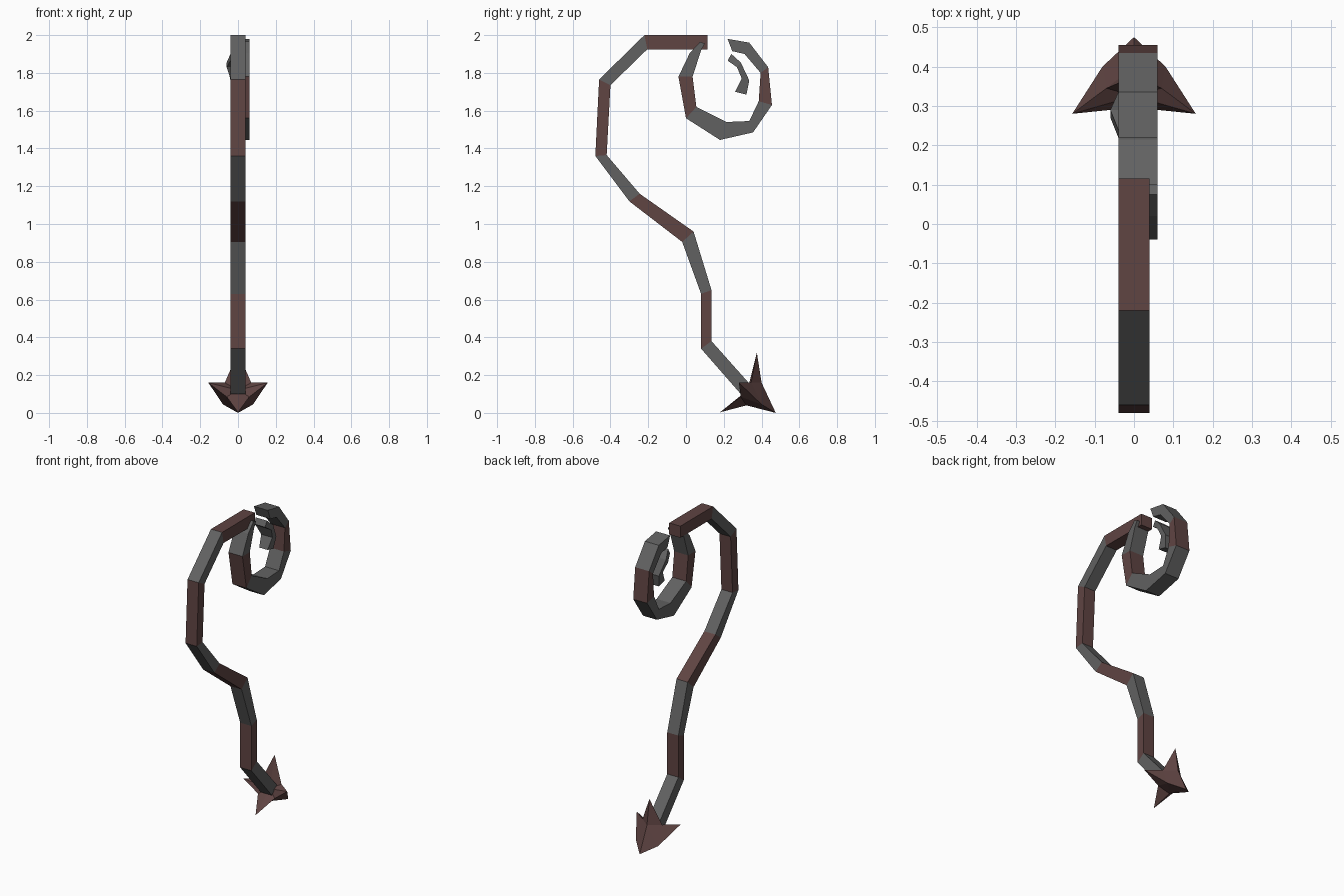
import bpy, bmesh

if "Cube" in bpy.data.objects:
    bpy.data.objects.remove(bpy.data.objects["Cube"])


def make_mat(name, rgb):
    m = bpy.data.materials.new(name)
    m.diffuse_color = (*rgb, 1)
    m.use_nodes = True
    m.node_tree.nodes["Principled BSDF"].inputs["Base Color"].default_value = m.diffuse_color
    return m


GREY = make_mat("dark_grey", (0.12, 0.12, 0.12))
RED = make_mat("dull_red", (0.115, 0.058, 0.055))


def finish(bm, name):
    bmesh.ops.recalc_face_normals(bm, faces=bm.faces)
    me = bpy.data.meshes.new(name)
    bm.to_mesh(me)
    bm.free()
    me.materials.append(GREY)
    me.materials.append(RED)
    ob = bpy.data.objects.new(name, me)
    bpy.context.collection.objects.link(ob)
    return ob


def strip(name, rungs, widths, bands):
    """Loft four-sided sections; each rung is (y, z, y, z) of both edges."""
    bm = bmesh.new()
    rings = []
    for (ya, za, yb, zb), (x0, x1) in zip(rungs, widths):
        rings.append([bm.verts.new(p) for p in
                      ((x0, ya, za), (x1, ya, za), (x1, yb, zb), (x0, yb, zb))])
    for a, b, band in zip(rings, rings[1:], bands):
        for i in range(4):
            j = (i + 1) % 4
            bm.faces.new((a[i], a[j], b[j], b[i])).material_index = int(band)
    bm.faces.new(rings[0]).material_index = int(bands[0])
    bm.faces.new(rings[-1]).material_index = int(bands[-1])
    return finish(bm, name)


# Long S-shaped tail with alternating bands
tail = [(0.29, 0.10, 0.34, 0.15), (0.08, 0.34, 0.135, 0.38),
        (0.08, 0.63, 0.135, 0.65), (-0.02, 0.905, 0.04, 0.96),
        (-0.30, 1.12, -0.245, 1.16), (-0.48, 1.36, -0.42, 1.365),
        (-0.46, 1.765, -0.40, 1.735), (-0.22, 2.0, -0.205, 1.925),
        (0.115, 2.0, 0.115, 1.925)]
strip("tail", tail, [(-0.04, 0.04)] * 9, "01010101")

# Outer turn of the curl
curl = [(0.075, 1.965, 0.10, 1.955), (0.02, 1.905, 0.08, 1.92),
        (-0.04, 1.78, 0.035, 1.78), (0.0, 1.56, 0.055, 1.62),
        (0.18, 1.445, 0.215, 1.54), (0.355, 1.485, 0.335, 1.545),
        (0.455, 1.63, 0.385, 1.65), (0.435, 1.83, 0.395, 1.80),
        (0.335, 1.96, 0.31, 1.90), (0.22, 1.98, 0.245, 1.915)]
strip("outer_curl", curl, [(-0.04, 0.06)] * 10, "001000100")

# Inner end of the curl
inner = [(0.22, 1.865, 0.24, 1.90), (0.27, 1.83, 0.29, 1.855),
         (0.295, 1.77, 0.335, 1.76), (0.26, 1.70, 0.32, 1.685)]
strip("inner_curl", inner,
      [(-0.04, 0.04), (-0.06, 0.05), (-0.04, 0.04), (-0.03, 0.03)], "000")

# Four-barbed arrowhead: tip, shoulders, barbs and notches between them
bm = bmesh.new()
V = bm.verts.new
tip, base = V((0, 0.475, 0)), V((0, 0.325, 0.12))
barbs = [V(p) for p in ((0.157, 0.28, 0.16), (0, 0.375, 0.32),
                        (-0.157, 0.28, 0.16), (0, 0.18, 0.003))]
shoulders = [V(p) for p in ((0.08, 0.40, 0.045), (0, 0.40, 0.16),
                            (-0.08, 0.40, 0.045), (0, 0.32, 0.04))]
notches = [V(p) for p in ((0.07, 0.345, 0.16), (-0.07, 0.345, 0.16),
                          (-0.06, 0.29, 0.085), (0.06, 0.29, 0.085))]
for i in range(4):
    j = (i + 1) % 4
    n = notches[i]
    for f in ((tip, shoulders[i], shoulders[j]), (shoulders[i], n, shoulders[j]),
              (shoulders[i], barbs[i], n), (shoulders[j], n, barbs[j]),
              (barbs[i], base, n), (barbs[j], n, base)):
        bm.faces.new(f).material_index = 1
finish(bm, "arrowhead")
